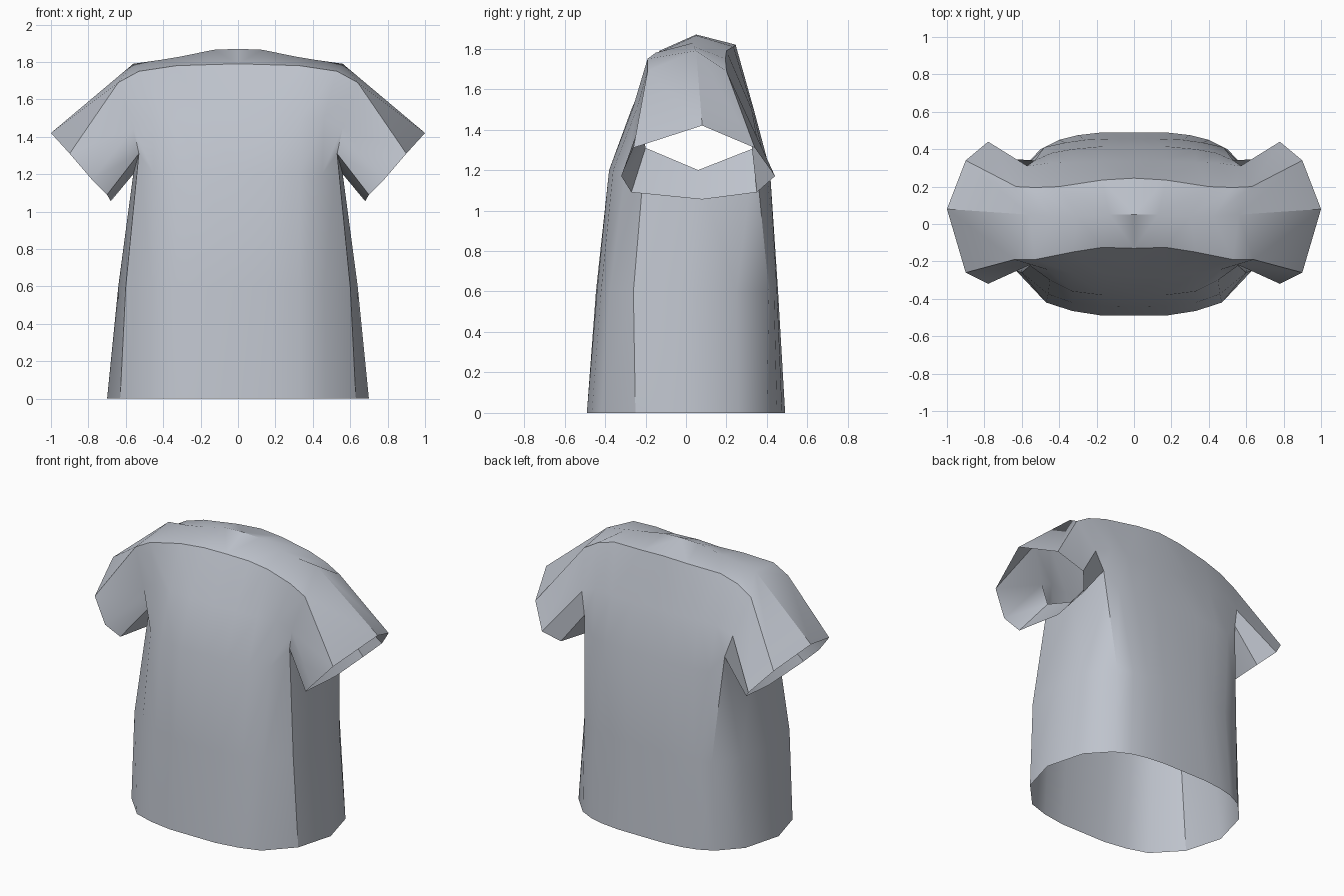
import bpy
import bmesh
import math

cube = bpy.data.objects.get("Cube")
if cube:
    bpy.data.objects.remove(cube, do_unlink=True)


def flat_material(name, colour):
    material = bpy.data.materials.new(name)
    material.use_nodes = True
    material.diffuse_color = colour
    material.node_tree.nodes["Principled BSDF"].inputs["Base Color"].default_value = colour
    return material


def level(z, points):
    """Cross-section points that share one height."""
    return [(x, y, z) for x, y in points]


def add_row(bm, points):
    return [bm.verts.new(point) for point in points]


def bridge(bm, first, second, closed=False):
    """Join two rows of equal length with quads."""
    count = len(first)
    for i in range(count if closed else count - 1):
        j = (i + 1) % count
        bm.faces.new((first[i], first[j], second[j], second[i]))


# Body cross-sections, each from the centre line out to the side seam
front_hem = level(0, [(0, -.49), (.17, -.49), (.33, -.465), (.47, -.42), (.63, -.25)])
front_waist = level(.6, [(0, -.445), (.17, -.44), (.33, -.42), (.46, -.375), (.6, -.26)])
front_chest = level(1.2, [(0, -.38), (.17, -.38), (.33, -.36), (.45, -.3)]) + [(.53, -.2, 1.31)]
front_yoke = level(1.5, [(0, -.27), (.17, -.27), (.33, -.265), (.46, -.245)]) + [(.56, -.22, 1.45)]
front_shoulder = [(0, -.13, 1.79), (.17, -.125, 1.785), (.33, -.15, 1.78),
                  (.53, -.19, 1.75), (.64, -.19, 1.69)]
ridge = [(0, .05, 1.87), (.13, .05, 1.865), (.3, .04, 1.83), (.42, .04, 1.81), (.56, .05, 1.79)]
back_shoulder = [(0, .245, 1.82), (.17, .235, 1.81), (.4, .2, 1.79), (.53, .195, 1.75), (.63, .2, 1.69)]
back_yoke = level(1.5, [(0, .335), (.17, .335), (.33, .33), (.46, .325)]) + [(.57, .31, 1.45)]
back_chest = level(1.2, [(0, .415), (.17, .415), (.33, .4), (.44, .38)]) + [(.53, .34, 1.31)]
back_waist = level(.6, [(0, .455), (.13, .455), (.26, .45), (.37, .435), (.48, .41)])
back_hem = level(0, [(0, .49), (.17, .49), (.3, .475), (.4, .45), (.5, .4)])

bm = bmesh.new()

# Front, shoulders and back as one sheet running hem to hem
sections = [front_hem, front_waist, front_chest, front_yoke, front_shoulder, ridge,
            back_shoulder, back_yoke, back_chest, back_waist, back_hem]
rows = [add_row(bm, section) for section in sections]
for lower, upper in zip(rows, rows[1:]):
    bridge(bm, lower, upper)
seam = [row[-1] for row in rows]

# Side panel below the arm
underarm = bm.verts.new((.56, .06, 1.2))
hem_side = [seam[0]] + add_row(bm, level(0, [(.7, 0), (.63, .26)])) + [seam[-1]]
waist_side = [seam[1]] + add_row(bm, level(.6, [(.64, 0), (.59, .25)])) + [seam[-2]]
bridge(bm, hem_side, waist_side)
bm.faces.new((waist_side[0], waist_side[1], underarm, seam[2]))
bm.faces.new((waist_side[1], waist_side[2], underarm))
bm.faces.new((waist_side[2], seam[8], underarm))
bm.faces.new((waist_side[2], waist_side[3], seam[8]))

# Open sleeve from the armhole to the cuff
armhole = seam[2:9] + [underarm]
cuff = add_row(bm, [(.7, -.27, 1.09), (.78, -.32, 1.17), (.9, -.26, 1.31), (1, .08, 1.42),
                    (.9, .34, 1.31), (.78, .44, 1.17), (.7, .35, 1.09), (.68, .08, 1.055)])
bridge(bm, armhole, cuff, closed=True)

# Mirror to the other side and weld the centre line
bmesh.ops.mirror(bm, geom=bm.verts[:] + bm.edges[:] + bm.faces[:], axis="X", merge_dist=.001)
bmesh.ops.remove_doubles(bm, verts=bm.verts[:], dist=.0005)
bmesh.ops.recalc_face_normals(bm, faces=bm.faces[:])
top_face = max(bm.faces, key=lambda face: face.calc_center_median().z)
if top_face.normal.z < 0:
    bmesh.ops.reverse_faces(bm, faces=bm.faces[:])

mesh = bpy.data.meshes.new("shirt")
bm.to_mesh(mesh)
bm.free()
mesh.materials.append(flat_material("cool grey cloth", (.52, .55, .61, 1)))
shirt = bpy.data.objects.new("shirt", mesh)
bpy.context.collection.objects.link(shirt)

bpy.ops.object.select_all(action="DESELECT")
shirt.select_set(True)
bpy.context.view_layer.objects.active = shirt
bpy.ops.object.shade_smooth_by_angle(angle=math.radians(32))
